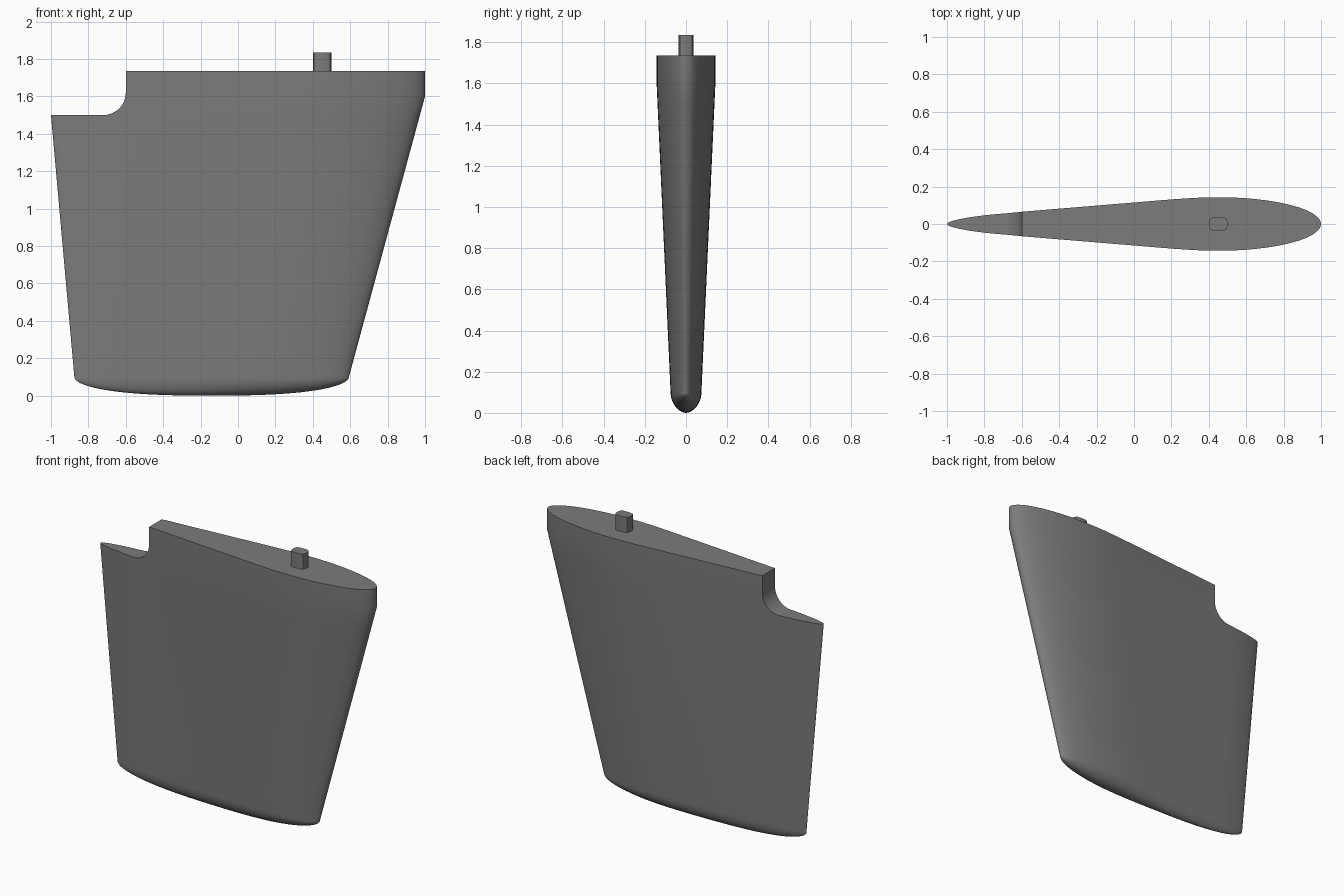
import bpy, bmesh
from math import sin, cos, pi, sqrt

if "Cube" in bpy.data.objects:
    bpy.data.objects.remove(bpy.data.objects["Cube"])


def half_thickness(x):
    """Foil half thickness for x in -1 (tail) .. 1 (nose)."""
    if x > 0.45:
        return 0.143 * sqrt(max(0, 1 - ((x - 0.45) / 0.55) ** 2))
    line = 0.0655 + 0.0825 * (x + 0.6)
    if x > 0.15:
        h, s = 0.30, (x - 0.15) / 0.30
        return ((2*s**3 - 3*s*s + 1) * 0.1274 + (s**3 - 2*s*s + s) * h * 0.0825
                + (3*s*s - 2*s**3) * 0.143)
    if x < -0.7:
        line *= sqrt(max(0, 1 - ((-0.7 - x) / 0.3) ** 2.6))
    return line


N = 44
TIP = 0.1
XS = [-cos(pi * i / N) for i in range(N + 1)]
LOOP = [(x, 1) for x in XS] + [(x, -1) for x in XS[-2:0:-1]]


def section(z, tip_angle=0):
    tail = -0.875 - 0.125 * min(1, (z - TIP) / 1.4)
    nose = 0.593 + 0.407 * min(1, (z - TIP) / 1.5)
    scale = 0.525 + 0.475 * min(1, (z - TIP) / 1.5)
    drop = TIP * sin(tip_angle)
    return [(tail + (nose - tail) * (x + 1) / 2,
             side * half_thickness(x) * scale * cos(tip_angle),
             z - drop * sqrt(max(0, 1 - abs(x) ** 2.6))) for x, side in LOOP]


def finish(name, bm):
    bmesh.ops.recalc_face_normals(bm, faces=bm.faces)
    mesh = bpy.data.meshes.new(name)
    bm.to_mesh(mesh)
    bm.free()
    ob = bpy.data.objects.new(name, mesh)
    bpy.context.collection.objects.link(ob)
    return ob


def activate(ob):
    bpy.ops.object.select_all(action='DESELECT')
    ob.select_set(True)
    bpy.context.view_layer.objects.active = ob


# Blade: rounded lower tip, tapered foil, straight top band
rows = [section(TIP, pi / 2 * (1 - i / 10)) for i in range(10)]
rows += [section(TIP + 1.5 * i / 15) for i in range(16)] + [section(1.735)]
bm = bmesh.new()
rings = [[bm.verts.new(p) for p in row] for row in rows]
for a, b in zip(rings, rings[1:]):
    for i in range(len(a)):
        j = (i + 1) % len(a)
        bm.faces.new((a[i], a[j], b[j], b[i]))
bm.faces.new(rings[-1])
bmesh.ops.remove_doubles(bm, verts=bm.verts, dist=1e-5)
blade = finish("rudder_blade", bm)

# Filleted notch at the top of the trailing edge
profile = [(-1.3, 2), (-1.3, 1.5)]
profile += [(-0.72 + 0.12 * sin(pi / 2 * i / 12), 1.62 - 0.12 * cos(pi / 2 * i / 12))
            for i in range(13)] + [(-0.6, 2)]
bm = bmesh.new()
face = bm.faces.new([bm.verts.new((x, -0.4, z)) for x, z in profile])
ext = bmesh.ops.extrude_face_region(bm, geom=[face])
bmesh.ops.translate(bm, vec=(0, 0.8, 0),
                    verts=[v for v in ext["geom"] if isinstance(v, bmesh.types.BMVert)])
cutter = finish("notch_cutter", bm)
cutter.hide_render = True
activate(blade)
cut = blade.modifiers.new("notch", 'BOOLEAN')
cut.operation = 'DIFFERENCE'
cut.solver = 'EXACT'
cut.object = cutter
bpy.ops.object.modifier_apply(modifier=cut.name)
bpy.data.objects.remove(cutter)
bpy.ops.object.shade_smooth_by_angle(angle=pi / 6)

# Stock peg with rounded vertical corners
bpy.ops.mesh.primitive_cube_add(size=1, location=(0.45, 0, 1.7775))
peg = bpy.context.object
peg.name = "rudder_stock"
bm = bmesh.new()
bm.from_mesh(peg.data)
bmesh.ops.scale(bm, vec=(0.1, 0.073, 0.115), verts=bm.verts)
upright = [e for e in bm.edges if abs(e.verts[0].co.z - e.verts[1].co.z) > 0.05]
bmesh.ops.bevel(bm, geom=upright, offset=0.024, segments=2, profile=0.5, affect='EDGES')
bm.to_mesh(peg.data)
bm.free()
activate(peg)
bpy.ops.object.shade_smooth_by_angle(angle=pi / 6)

# Dark grey finish
grey = bpy.data.materials.new("dark_grey")
grey.diffuse_color = (0.2, 0.2, 0.2, 1)
grey.use_nodes = True
grey.node_tree.nodes["Principled BSDF"].inputs["Base Color"].default_value = grey.diffuse_color
for ob in (blade, peg):
    ob.data.materials.clear()
    ob.data.materials.append(grey)
